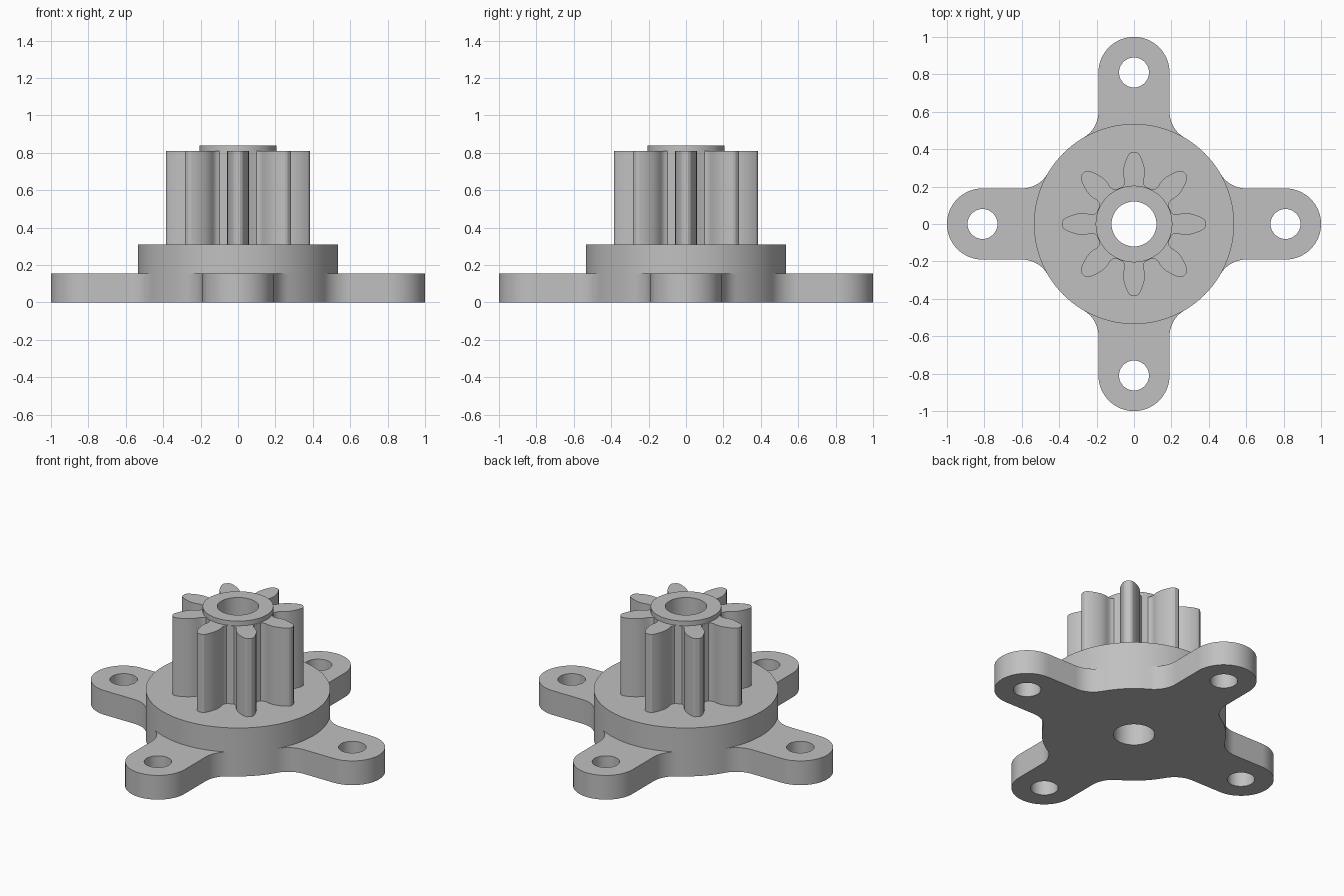
import bpy
import bmesh
from math import cos, sin, pi, atan2, hypot, radians
from mathutils import Vector

default = bpy.data.objects.get("Cube")
if default:
    bpy.data.objects.remove(default, do_unlink=True)

grey = bpy.data.materials.new("plain grey")
grey.use_nodes = True
COLOUR = (0.53, 0.53, 0.53, 1)
grey.diffuse_color = COLOUR
grey.node_tree.nodes["Principled BSDF"].inputs["Base Color"].default_value = COLOUR


def arc(cx, cy, r, start, end, steps):
    return [(cx + r * cos(start + (end - start) * i / steps),
             cy + r * sin(start + (end - start) * i / steps)) for i in range(steps + 1)]


def circle(r, cx=0, cy=0, steps=64):
    return arc(cx, cy, r, 0, 2 * pi, steps)[:-1]


def turned(points, angle):
    c, s = cos(angle), sin(angle)
    return [(x * c - y * s, x * s + y * c) for x, y in points]


def extrude_profile(name, loops, bottom, top):
    """Fill the first loop, leaving the others as holes, and raise it to a solid."""
    bm = bmesh.new()
    edges = []
    for loop in loops:
        verts = [bm.verts.new((x, y, bottom)) for x, y in loop]
        edges += [bm.edges.new((v, verts[i - 1])) for i, v in enumerate(verts)]
    bmesh.ops.triangle_fill(bm, use_beauty=True, use_dissolve=False, edges=edges, normal=(0, 0, 1))
    raised = bmesh.ops.extrude_face_region(bm, geom=bm.faces[:], use_keep_orig=True)
    moved = [g for g in raised["geom"] if isinstance(g, bmesh.types.BMVert)]
    bmesh.ops.translate(bm, verts=moved, vec=Vector((0, 0, top - bottom)))
    bmesh.ops.recalc_face_normals(bm, faces=bm.faces[:])
    mesh = bpy.data.meshes.new(name)
    bm.to_mesh(mesh)
    bm.free()
    mesh.materials.append(grey)
    obj = bpy.data.objects.new(name, mesh)
    bpy.context.collection.objects.link(obj)
    bpy.ops.object.select_all(action='DESELECT')
    obj.select_set(True)
    bpy.context.view_layer.objects.active = obj
    bpy.ops.object.shade_smooth_by_angle(angle=radians(25))
    return obj


BORE = circle(0.12)
DISC_R, ARM_R, ARM_X, FILLET_X = 0.535, 0.19, 0.81, 0.6

# Mounting plate: four round-ended arms, filleted tangent to the hub
fillet_r = (FILLET_X ** 2 + ARM_R ** 2 - DISC_R ** 2) / (2 * (DISC_R - ARM_R))
fillet_y = ARM_R + fillet_r
hub_angle = atan2(fillet_y, FILLET_X)
arm = (arc(FILLET_X, -fillet_y, fillet_r, pi - hub_angle, pi / 2, 10)
       + arc(ARM_X, 0, ARM_R, -pi / 2, pi / 2, 32)
       + arc(FILLET_X, fillet_y, fillet_r, -pi / 2, hub_angle - pi, 10)
       + arc(0, 0, DISC_R, hub_angle, pi / 2 - hub_angle, 8)[1:-1])
outline, bolt_holes = [], []
for k in range(4):
    outline += turned(arm, k * pi / 2)
    bolt_holes.append(turned(circle(0.08, ARM_X, 0, 40), k * pi / 2))
extrude_profile("mounting_plate", [outline, BORE] + bolt_holes, 0, 0.155)

# Round hub on the plate
extrude_profile("hub_disc", [circle(DISC_R, steps=96), BORE], 0.155, 0.31)

# Eight-tooth pinion: half a tooth flank as (radius along tooth, half width)
flank = [(0.2, 0.06), (0.213, 0.053), (0.23, 0.05), (0.25, 0.055), (0.275, 0.058),
         (0.3, 0.056), (0.33, 0.048), (0.36, 0.036), (0.378, 0.024)]
tooth = ([(x, -w) for x, w in flank] + [(0.385, -0.012), (0.385, 0.012)]
         + [(x, w) for x, w in reversed(flank)])
valley = turned([(0.207, 0)], pi / 8)
gear = []
for k in range(8):
    gear += turned(tooth + valley, k * pi / 4)
extrude_profile("pinion_gear", [gear, BORE], 0.31, 0.81)

# Raised collar around the bore
extrude_profile("bore_collar", [circle(0.205), BORE], 0.81, 0.84)
